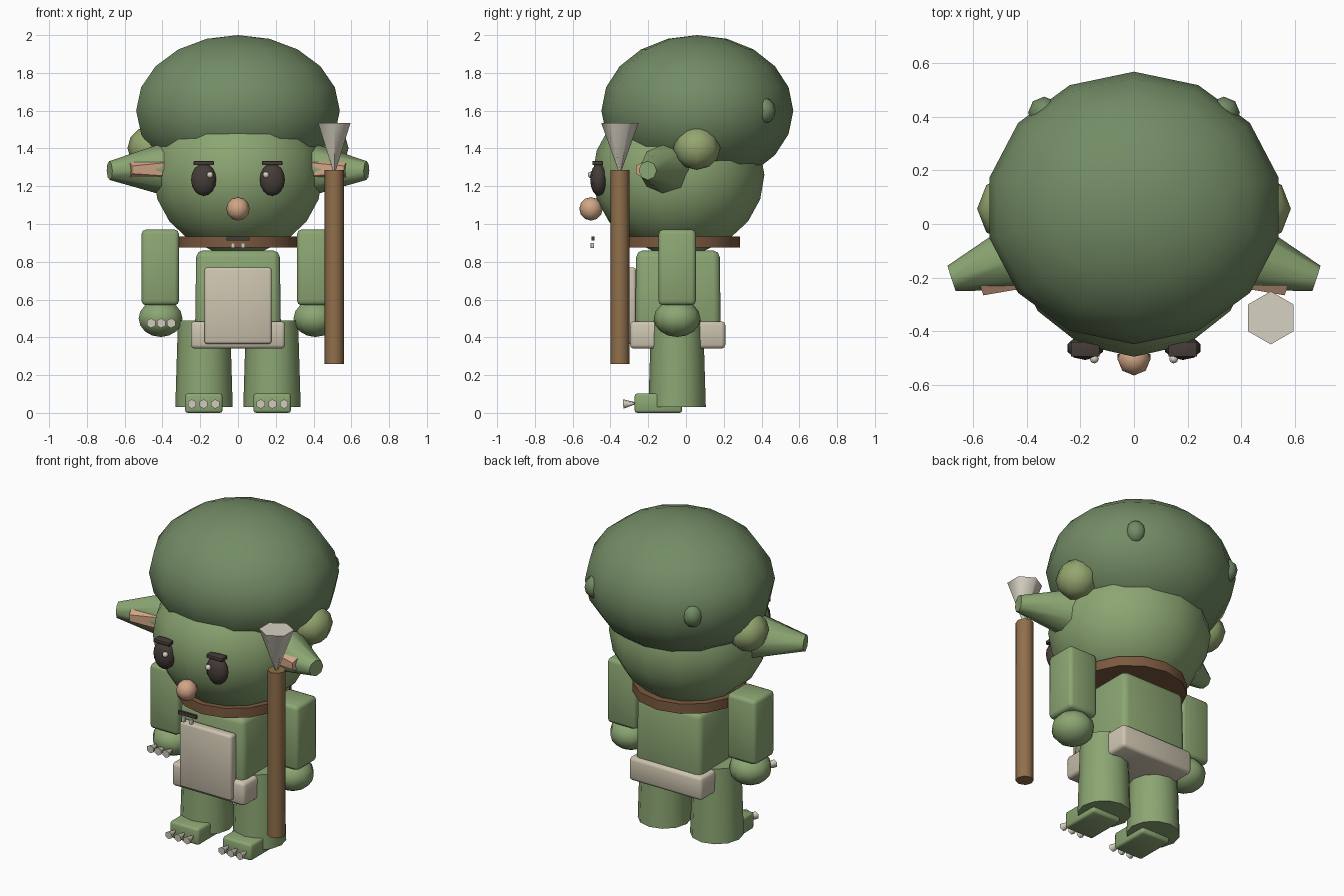
import bpy, bmesh, math
from mathutils import Vector, Matrix

if "Cube" in bpy.data.objects:
    bpy.data.objects.remove(bpy.data.objects["Cube"])

COLORS = {
    "skin": (0.26, 0.38, 0.17), "cap": (0.17, 0.26, 0.13), "bump": (0.30, 0.38, 0.16),
    "cloth": (0.61, 0.55, 0.43), "wood": (0.28, 0.16, 0.07), "leather": (0.20, 0.10, 0.05),
    "dark": (0.06, 0.045, 0.04), "pink": (0.64, 0.38, 0.24), "ivory": (0.68, 0.64, 0.54),
}
MATS = {}
for key, rgb in COLORS.items():
    MATS[key] = bpy.data.materials.new(key)
    MATS[key].diffuse_color = (*rgb, 1)


def finish(name, bm, mat, angle=50):
    bmesh.ops.recalc_face_normals(bm, faces=bm.faces)
    mesh = bpy.data.meshes.new(name)
    bm.to_mesh(mesh)
    bm.free()
    mesh.materials.append(MATS[mat])
    obj = bpy.data.objects.new(name, mesh)
    bpy.context.collection.objects.link(obj)
    bpy.ops.object.select_all(action='DESELECT')
    obj.select_set(True)
    bpy.context.view_layer.objects.active = obj
    bpy.ops.object.shade_smooth_by_angle(angle=math.radians(angle))
    return obj


def ball(name, center, radii, mat, seg=8, rings=6):
    bm = bmesh.new()
    bmesh.ops.create_uvsphere(bm, u_segments=seg, v_segments=rings, radius=1,
                              matrix=Matrix.Translation(center) @ Matrix.Diagonal((*radii, 1)))
    return finish(name, bm, mat)


def box(name, x, y, z, mat, bevel=0.0, taper=1.0):
    """Box from (min, max) ranges, top scaled by taper, edges rounded."""
    bm = bmesh.new()
    bmesh.ops.create_cube(bm, size=1)
    mid = Vector([(a + b) / 2 for a, b in (x, y, z)])
    for v in bm.verts:
        t = taper if v.co.z > 0 else 1
        v.co = mid + Vector((v.co.x * (x[1] - x[0]) * t, v.co.y * (y[1] - y[0]) * t,
                             v.co.z * (z[1] - z[0])))
    if bevel:
        bmesh.ops.bevel(bm, geom=bm.edges[:], offset=bevel, segments=2, profile=0.5,
                        affect='EDGES')
    return finish(name, bm, mat)


def rod(name, a, b, ra, rb, mat, seg=8, angle=50):
    """Round bar or cone from point a to point b."""
    a, b = Vector(a), Vector(b)
    d = b - a
    rot = d.to_track_quat('Z', 'Y').to_matrix().to_4x4() if abs(d.x) + abs(d.y) > 1e-6 else Matrix()
    bm = bmesh.new()
    bmesh.ops.create_cone(bm, cap_ends=True, segments=seg, radius1=ra, radius2=rb,
                          depth=d.length, matrix=Matrix.Translation((a + b) / 2) @ rot)
    return finish(name, bm, mat, angle)


def span(s, a, b):
    return (min(s * a, s * b), max(s * a, s * b))


# head and overhanging crown
ball("head", (0, -0.04, 1.26), (0.46, 0.455, 0.42), "skin", 14, 10)
ball("crown", (0, 0.06, 1.60), (0.553, 0.508, 0.40), "cap", 14, 10)

# face
ball("nose", (0, -0.503, 1.08), (0.062, 0.062, 0.062), "pink", 8, 6)
box("mouth", (-0.062, 0.062), (-0.50, -0.485), (0.913, 0.935), "dark")

# torso and clothing
box("torso", (-0.228, 0.228), (-0.27, 0.185), (0.38, 0.86), "skin", 0.035, 0.97)
rod("collar", (0, -0.035, 0.875), (0, -0.035, 0.935), 0.322, 0.322, "leather", 14)
box("belt", (-0.25, 0.25), (-0.297, 0.208), (0.34, 0.485), "cloth", 0.02)
box("front_cloth", (-0.178, 0.178), (-0.325, -0.265), (0.365, 0.77), "cloth", 0.014)

for s, side in ((-1, "left"), (1, "right")):
    # eyes, brows, teeth
    ball(f"eye_{side}", (s * 0.182, -0.462, 1.235), (0.07, 0.045, 0.086), "dark", 10, 8)
    ball(f"eye_glint_{side}", (s * 0.148, -0.503, 1.26), (0.017, 0.017, 0.017), "ivory")
    box(f"brow_{side}", span(s, 0.128, 0.235), (-0.495, -0.44), (1.312, 1.333), "dark", 0.003)
    box(f"tooth_{side}", span(s, 0.016, 0.038), (-0.505, -0.487), (0.873, 0.90), "ivory", 0.003)

    # ears with pink inner part
    rod(f"ear_{side}", (s * 0.39, -0.11, 1.29), (s * 0.68, -0.203, 1.283),
        0.14, 0.05, "skin", 8)
    rod(f"inner_ear_{side}", (s * 0.385, -0.172, 1.29), (s * 0.572, -0.233, 1.287),
        0.073, 0.04, "pink", 6)

    # lumps on the side and back of the head
    ball(f"side_lump_{side}", (s * 0.468, 0.057, 1.402), (0.117, 0.125, 0.115), "bump", 8, 6)
    ball(f"back_lump_{side}", (s * 0.335, 0.415, 1.60), (0.06, 0.06, 0.068), "cap", 8, 6)

    # arms and hands
    box(f"arm_{side}", span(s, 0.313, 0.51), (-0.145, 0.052), (0.57, 0.97), "skin", 0.022)
    ball(f"hand_{side}", (s * 0.41, -0.047, 0.50), (0.122, 0.124, 0.098), "skin", 10, 8)

    # legs, feet and toe claws
    rod(f"leg_{side}", (s * 0.18, -0.047, 0.03), (s * 0.18, -0.047, 0.49),
        0.152, 0.138, "skin", 12)
    box(f"foot_{side}", span(s, 0.082, 0.28), (-0.272, -0.02), (0.0, 0.103), "skin", 0.014)
    for i in range(3):
        x = s * (0.12 + 0.062 * i)
        rod(f"toe_claw_{side}_{i}", (x, -0.333, 0.047), (x, -0.26, 0.052),
            0.025, 0.003, "ivory", 6, 65)

# claws on the free hand
for i in range(3):
    x = -0.46 + 0.053 * i
    rod(f"finger_claw_{i}", (x, -0.205, 0.475), (x, -0.135, 0.48), 0.026, 0.003, "ivory", 6, 65)

# spear
rod("spear_shaft", (0.51, -0.35, 0.26), (0.51, -0.35, 1.285), 0.051, 0.051, "wood", 8)
rod("spear_head", (0.51, -0.35, 1.27), (0.51, -0.35, 1.535), 0.004, 0.099, "ivory", 6, 65)

for m in bpy.data.materials:
    if m.users and not m.is_grease_pencil:
        m.use_nodes = True
        m.node_tree.nodes["Principled BSDF"].inputs["Base Color"].default_value = m.diffuse_color
